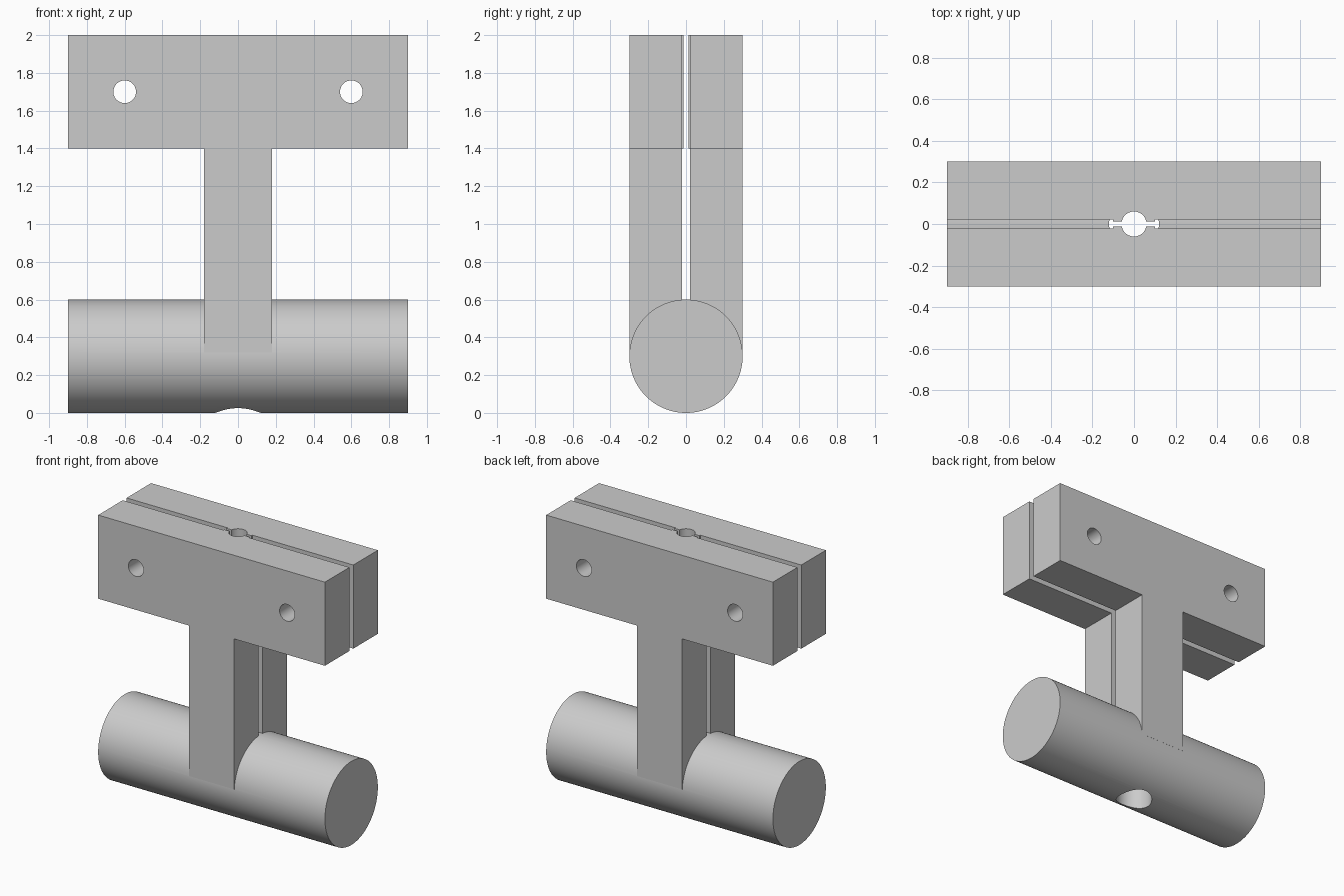
import bpy
import bmesh
import math
from mathutils import Matrix

if "Cube" in bpy.data.objects:
    bpy.data.objects.remove(bpy.data.objects["Cube"], do_unlink=True)

LENGTH = 0.9      # half length of bar and head
RADIUS = 0.3      # bar radius and half depth of the clamp
STEM = 0.18       # half width of the stem
GAP = 0.022       # half width of the slot
HEAD_Z, TOP_Z = 1.4, 2.0

steel = bpy.data.materials.new("light grey metal")
steel.use_nodes = True
steel.diffuse_color = (0.6, 0.6, 0.6, 1)
steel.node_tree.nodes["Principled BSDF"].inputs["Base Color"].default_value = (0.6, 0.6, 0.6, 1)


def make_object(name, bm):
    bmesh.ops.recalc_face_normals(bm, faces=bm.faces)
    mesh = bpy.data.meshes.new(name)
    bm.to_mesh(mesh)
    bm.free()
    mesh.materials.append(steel)
    obj = bpy.data.objects.new(name, mesh)
    bpy.context.collection.objects.link(obj)
    return obj


def extrude_profile(name, points, y0, y1):
    """Solid from an x-z outline, running from y0 to y1."""
    bm = bmesh.new()
    face = bm.faces.new([bm.verts.new((x, y0, z)) for x, z in points])
    new = bmesh.ops.extrude_face_region(bm, geom=[face])["geom"]
    verts = [v for v in new if isinstance(v, bmesh.types.BMVert)]
    bmesh.ops.translate(bm, verts=verts, vec=(0, y1 - y0, 0))
    return make_object(name, bm)


def cylinder(name, radius, depth, centre, axis="Z", segments=64):
    turn = {"X": Matrix.Rotation(math.pi / 2, 4, "Y"),
            "Y": Matrix.Rotation(math.pi / 2, 4, "X"),
            "Z": Matrix.Identity(4)}[axis]
    bm = bmesh.new()
    bmesh.ops.create_cone(bm, cap_ends=True, segments=segments, radius1=radius,
                          radius2=radius, depth=depth,
                          matrix=Matrix.Translation(centre) @ turn)
    return make_object(name, bm)


def combine(target, other, operation):
    """Apply a boolean and remove the helper."""
    mod = target.modifiers.new(operation, "BOOLEAN")
    mod.operation = operation
    mod.solver = "EXACT"
    mod.object = other
    bpy.context.view_layer.objects.active = target
    bpy.ops.object.modifier_apply(modifier=mod.name)
    bpy.data.objects.remove(other, do_unlink=True)


# Round crossbar
body = cylinder("clamp_body", RADIUS, 2 * LENGTH, (0, 0, RADIUS), "X", 96)

# Two T-shaped jaws, each with a raised pad beside the centre bore
tee = [(-STEM, 0.32), (STEM, 0.32), (STEM, HEAD_Z), (LENGTH, HEAD_Z),
       (LENGTH, TOP_Z), (-LENGTH, TOP_Z), (-LENGTH, HEAD_Z), (-STEM, HEAD_Z)]
pad = [(-0.1, HEAD_Z), (0.1, HEAD_Z), (0.1, TOP_Z), (-0.1, TOP_Z)]
for side in (-1, 1):
    jaw = extrude_profile("jaw", tee, side * GAP, side * RADIUS)
    combine(jaw, extrude_profile("pad", pad, side * 0.012, side * 0.06), "UNION")
    combine(body, jaw, "UNION")

# Wide bore through bar and stem, narrow bore through the head
combine(body, cylinder("wide_bore", 0.12, HEAD_Z + 0.1, (0, 0, HEAD_Z / 2 - 0.05)), "DIFFERENCE")
combine(body, cylinder("narrow_bore", 0.06, 1.0, (0, 0, 1.7)), "DIFFERENCE")

# Bolt holes across both jaws
for x in (-0.6, 0.6):
    combine(body, cylinder("bolt_hole", 0.06, 1.0, (x, 0, 1.7), "Y"), "DIFFERENCE")

# Smooth round walls, crisp edges
bpy.ops.object.select_all(action="DESELECT")
body.select_set(True)
bpy.context.view_layer.objects.active = body
bpy.ops.object.shade_smooth_by_angle(angle=math.radians(25))
